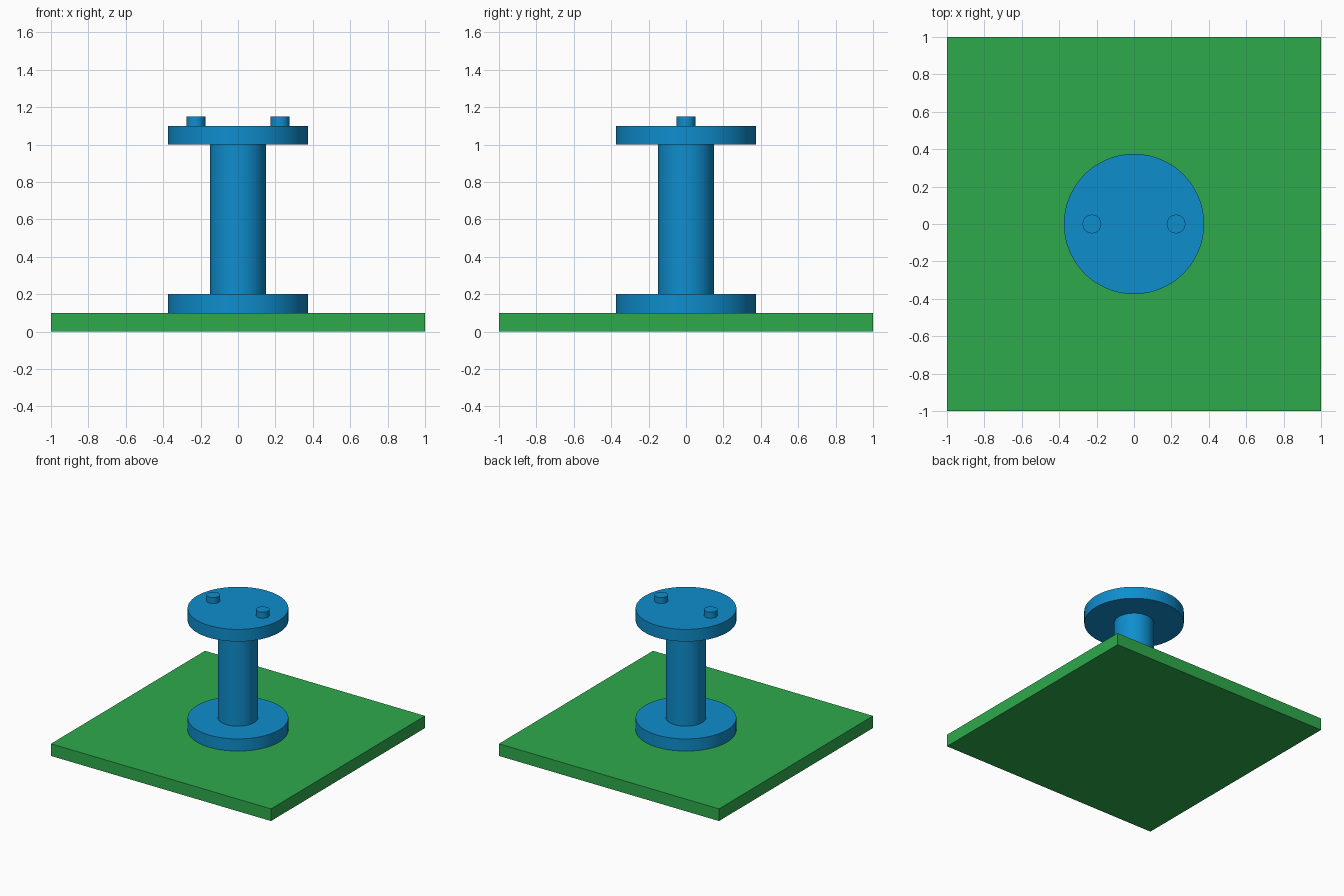
import bpy
import math

if "Cube" in bpy.data.objects:
    bpy.data.objects.remove(bpy.data.objects["Cube"])


def material(name, rgb):
    mat = bpy.data.materials.new(name)
    mat.diffuse_color = (*rgb, 1.0)
    mat.use_nodes = True
    mat.node_tree.nodes["Principled BSDF"].inputs["Base Color"].default_value = mat.diffuse_color
    return mat


GREEN = material("green", (0.027, 0.402, 0.072))
BLUE = material("blue", (0.0047, 0.268, 0.61))


def cylinder(name, radius, bottom, top, x=0.0, sides=64):
    """Upright smooth-sided cylinder between two heights."""
    bpy.ops.mesh.primitive_cylinder_add(
        vertices=sides, radius=radius, depth=top - bottom,
        location=(x, 0, (bottom + top) / 2))
    obj = bpy.context.object
    obj.name = name
    obj.data.materials.append(BLUE)
    bpy.ops.object.shade_smooth_by_angle(angle=math.radians(30))
    return obj


# Square ground plate
bpy.ops.mesh.primitive_cube_add(size=1, location=(0, 0, 0.05))
plate = bpy.context.object
plate.name = "base_plate"
plate.scale = (2, 2, 0.1)
bpy.ops.object.transform_apply(location=False, rotation=False, scale=True)
plate.data.materials.append(GREEN)

# Spool: lower flange, column and upper flange
cylinder("lower_flange", 0.375, 0.1, 0.2)
cylinder("column", 0.15, 0.2, 1.0)
cylinder("upper_flange", 0.375, 1.0, 1.1)

# Pair of pegs on the upper flange
for side, x in (("left", -0.225), ("right", 0.225)):
    cylinder(side + "_peg", 0.05, 1.1, 1.15, x, 48)
